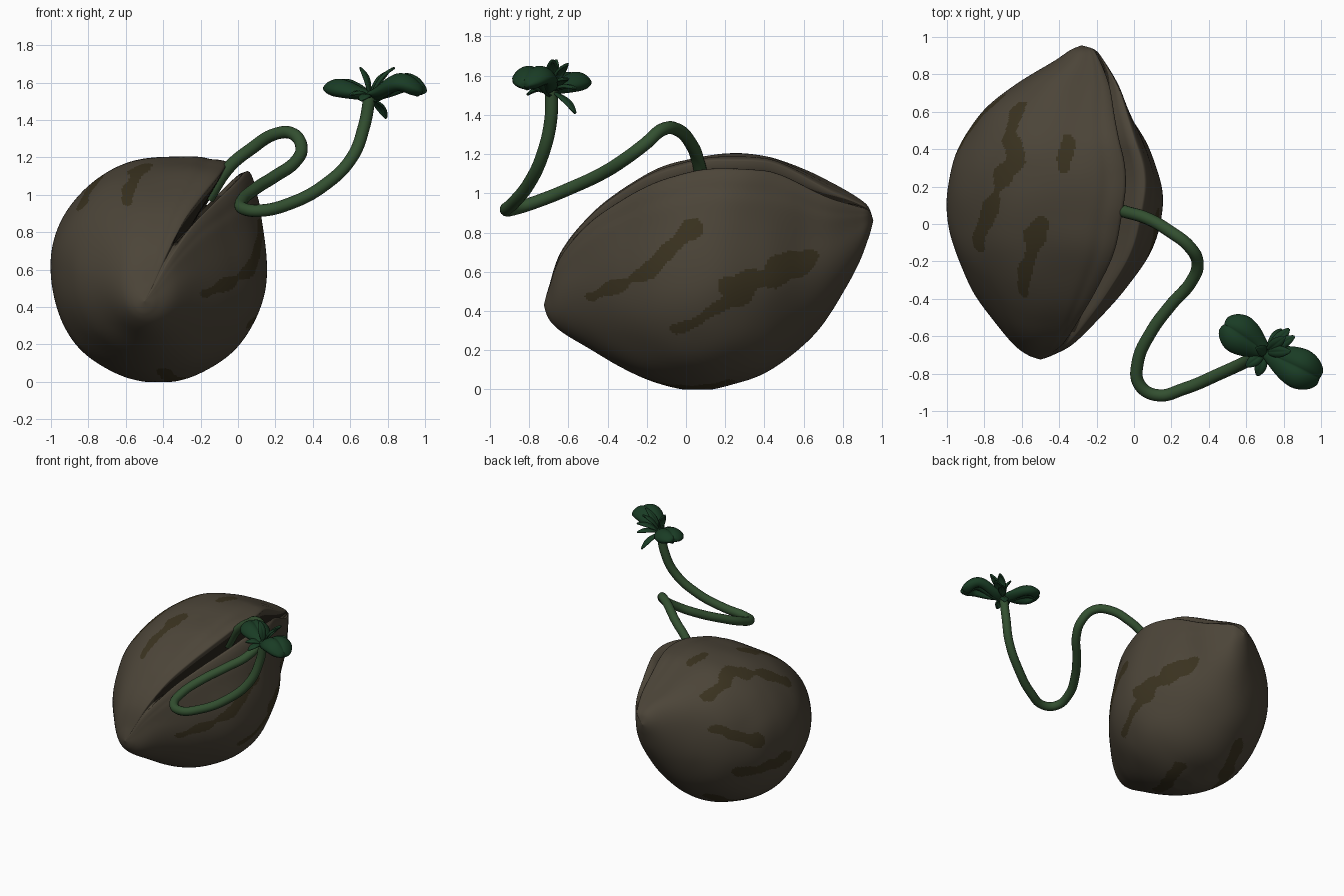
import bpy, bmesh, math
from mathutils import Vector, noise

if "Cube" in bpy.data.objects:
    bpy.data.objects.remove(bpy.data.objects["Cube"])


def material(name, rgb):
    m = bpy.data.materials.new(name)
    m.diffuse_color = (*rgb, 1)
    m.use_nodes = True
    m.node_tree.nodes["Principled BSDF"].inputs["Base Color"].default_value = m.diffuse_color
    return m


SHELL = material("shell_brown", (0.072, 0.059, 0.04))
PATCH = material("patch_brown", (0.042, 0.032, 0.014))
DARK = material("slit_dark", (0.025, 0.02, 0.013))
STEM = material("stem_green", (0.033, 0.08, 0.03))
LEAF = material("leaf_green", (0.01, 0.045, 0.018))


def finish(name, bm, mats):
    bmesh.ops.recalc_face_normals(bm, faces=bm.faces)
    me = bpy.data.meshes.new(name)
    bm.to_mesh(me)
    bm.free()
    for m in mats:
        me.materials.append(m)
    me.shade_smooth()
    ob = bpy.data.objects.new(name, me)
    bpy.context.collection.objects.link(ob)
    return ob


def smooth(a, b, x):
    t = max(0, min(1, (x - a) / (b - a)))
    return t * t * (3 - 2 * t)


def catmull(p, i, t):
    a, b, c, d = (p[max(0, min(len(p) - 1, i + k))] for k in (-1, 0, 1, 2))
    return [0.5 * (2 * q + (r - o) * t + (2 * o - 5 * q + 4 * r - s) * t * t
                   + (3 * q - o - 3 * r + s) * t ** 3) for o, q, r, s in zip(a, b, c, d)]


# Seed shell: cross-sections along y (y, left, right, bottom, top)
SECTIONS = [
    (-0.725, -0.50, -0.50, 0.43, 0.43), (-0.70, -0.57, -0.43, 0.36, 0.52),
    (-0.64, -0.65, -0.32, 0.30, 0.69), (-0.50, -0.76, -0.18, 0.215, 0.87),
    (-0.34, -0.87, -0.04, 0.12, 1.00), (-0.15, -0.96, 0.09, 0.035, 1.11),
    (0.02, -1.0, 0.145, 0.0, 1.165), (0.20, -0.995, 0.15, 0.015, 1.195),
    (0.40, -0.94, 0.08, 0.08, 1.185), (0.60, -0.81, -0.03, 0.23, 1.12),
    (0.75, -0.63, -0.10, 0.41, 1.05), (0.87, -0.43, -0.165, 0.62, 0.98),
    (0.93, -0.34, -0.21, 0.77, 0.93), (0.955, -0.28, -0.28, 0.86, 0.86)]
SEAM = 53  # angle of the split around the shell
near = [0, 1, 1.7, 2.3, 2.9, 3.5, 4.1, 5, 6, 7.2, 8.5, 10, 11]
offsets = near + [11 + 1.3 * k for k in range(1, 260)] + [-d % 360 for d in near[:0:-1]]

# Dark streaks in (angle, y) space: start, end, half width
STREAKS = [(-12, -0.48, 4, -0.2, 0.04), (4, -0.2, 23, 0.04, 0.045), (-29, -0.06, -14, 0.25, 0.03),
           (-10, 0.25, -3, 0.6, 0.075), (122, 0.6, 113, 0.32, 0.06), (113, 0.35, 136, -0.1, 0.05),
           (97, 0, 109, -0.34, 0.045), (80, 0.45, 85, 0.3, 0.035), (200, 0.5, 192, 0.1, 0.05),
           (235, 0.1, 250, 0.5, 0.06), (285, 0.2, 275, -0.2, 0.045), (160, 0.65, 175, 0.4, 0.05)]


def in_streak(ang, y):
    for a0, y0, a1, y1, w in STREAKS:
        da = (ang - a0 + 180) % 360 - 180
        p, q = Vector((da * 0.01, y - y0)), Vector(((a1 - a0) * 0.01, y1 - y0))
        t = max(0, min(1, p.dot(q) / q.dot(q)))
        if (p - q * t).length < w * (1 + 0.9 * noise.noise((ang * 0.09, y * 9, 0))):
            return True
    return False


bm = bmesh.new()
rings, info = [], []
STEPS = 16
for s in range((len(SECTIONS) - 1) * STEPS + 1):
    i, t = divmod(s, STEPS)
    y, xl, xr, zb, zt = catmull(SECTIONS, i, t / STEPS)
    gap = smooth(-0.68, -0.4, y) * (1 - smooth(0.6, 0.88, y))
    seam = SEAM - 4 * smooth(0, 0.4, y) - 9 * smooth(0.4, 0.8, y)  # split drifts sideways at the back
    back = 0.06 * smooth(0.1, 0.55, y)
    ring = []
    for off in offsets:
        signed = off if off < 180 else off - 360
        d = abs(signed)
        a = math.radians(seam + off)
        f = 1 + ((0.165 if signed > 0 else 0.215) + back) * math.exp(-(d / 21) ** 2)  # raised lips
        f -= 0.012 * math.exp(-((d - 13) / 3.5) ** 2)                       # fold beside the lips
        f *= 1 - (0.05 + 0.45 * gap) * (1 - smooth(1.6, 4.3, d))           # split between them
        p = Vector(((xl + xr) / 2 + (xr - xl) / 2 * f * math.cos(a), y,
                    (zb + zt) / 2 + (zt - zb) / 2 * f * math.sin(a)))
        bump = 0.012 * noise.noise(p * 3.5) * min(1, (xr - xl) * 2)
        p += Vector((math.cos(a), 0, math.sin(a))) * bump
        p.z = max(0, p.z)
        ring.append(bm.verts.new(p))
    rings.append(ring)
    info.append((y, seam))
n = len(offsets)
for s in range(len(rings) - 1):
    y, seam = info[s]
    for k in range(n):
        f = bm.faces.new((rings[s][k], rings[s][(k + 1) % n], rings[s + 1][(k + 1) % n], rings[s + 1][k]))
        if min(offsets[k], 360 - offsets[k]) < 3.3 and y > -0.58:
            f.material_index = 2
        elif in_streak(seam + offsets[k], y):
            f.material_index = 1
bmesh.ops.remove_doubles(bm, verts=bm.verts, dist=0.0002)
finish("seed_shell", bm, (SHELL, PATCH, DARK))

# Winding stem
path = [(-0.16, 0.10, 0.98), (-0.045, 0.065, 1.15), (0.07, 0.03, 1.245), (0.2, -0.045, 1.325),
        (0.295, -0.12, 1.325), (0.34, -0.21, 1.25), (0.305, -0.31, 1.175), (0.2, -0.43, 1.1),
        (0.09, -0.58, 1.03), (0.02, -0.74, 0.965), (0.03, -0.86, 0.925), (0.12, -0.915, 0.915),
        (0.27, -0.88, 0.95), (0.46, -0.80, 1.05), (0.61, -0.73, 1.2), (0.675, -0.69, 1.37), (0.705, -0.685, 1.53)]
cu = bpy.data.curves.new("stem", 'CURVE')
cu.dimensions = '3D'
cu.bevel_depth = 0.033
cu.bevel_resolution = 5
cu.use_fill_caps = True
cu.materials.append(STEM)
sp = cu.splines.new('BEZIER')
sp.bezier_points.add(len(path) - 1)
for bp, co in zip(sp.bezier_points, path):
    bp.co = co
    bp.handle_left_type = bp.handle_right_type = 'AUTO'
sp.resolution_u = 8
bpy.context.collection.objects.link(bpy.data.objects.new("stem", cu))

CROWN = Vector((0.705, -0.685, 1.52))


def leaf(name, tip, width, arch, cup, thick, blunt, skew=1.25):
    """Curved leaf blade from the crown to tip, with a creased midrib."""
    axis = Vector(tip) - CROWN
    side = axis.cross(Vector((0, 0, 1))).normalized()
    up = side.cross(axis).normalized()
    bm = bmesh.new()
    rows, cols = 14, 8
    grid = []
    for i in range(rows + 1):
        t = i / rows
        w = width / 2 * max(0.06, math.sin(math.pi * t ** skew) ** blunt)
        row = []
        for j in range(cols + 1):
            u = 2 * j / cols - 1
            h = arch * math.sin(math.pi * t ** skew) + cup * (abs(u) ** 0.7 - u * u * 1.5) * w
            row.append(bm.verts.new(CROWN + axis * t + side * u * w + up * h))
        grid.append(row)
    for i in range(rows):
        for j in range(cols):
            bm.faces.new((grid[i][j], grid[i][j + 1], grid[i + 1][j + 1], grid[i + 1][j]))
    ob = finish(name, bm, (LEAF,))
    so = ob.modifiers.new("thickness", 'SOLIDIFY')
    so.thickness, so.offset = thick, 0
    sub = ob.modifiers.new("round", 'SUBSURF')
    sub.levels = sub.render_levels = 1


# Two broad, rounded seed leaves
leaf("seed_leaf_right", (0.98, -0.82, 1.535), 0.19, 0.07, 0.8, 0.07, 0.55, 1.7)
leaf("seed_leaf_left", (0.49, -0.54, 1.555), 0.185, 0.025, 0.8, 0.07, 0.55, 1.7)
# Small pointed leaves around the crown
tips = [(0.86, -0.60, 1.58), (0.83, -0.56, 1.53), (0.65, -0.66, 1.68), (0.79, -0.565, 1.405),
        (0.60, -0.76, 1.53), (0.66, -0.81, 1.50), (0.81, -0.60, 1.66), (0.84, -0.68, 1.68)]
for k, tip in enumerate(tips):
    leaf(f"small_leaf_{k + 1}", tip, 0.06, 0.02, 0.5, 0.014, 0.8)
